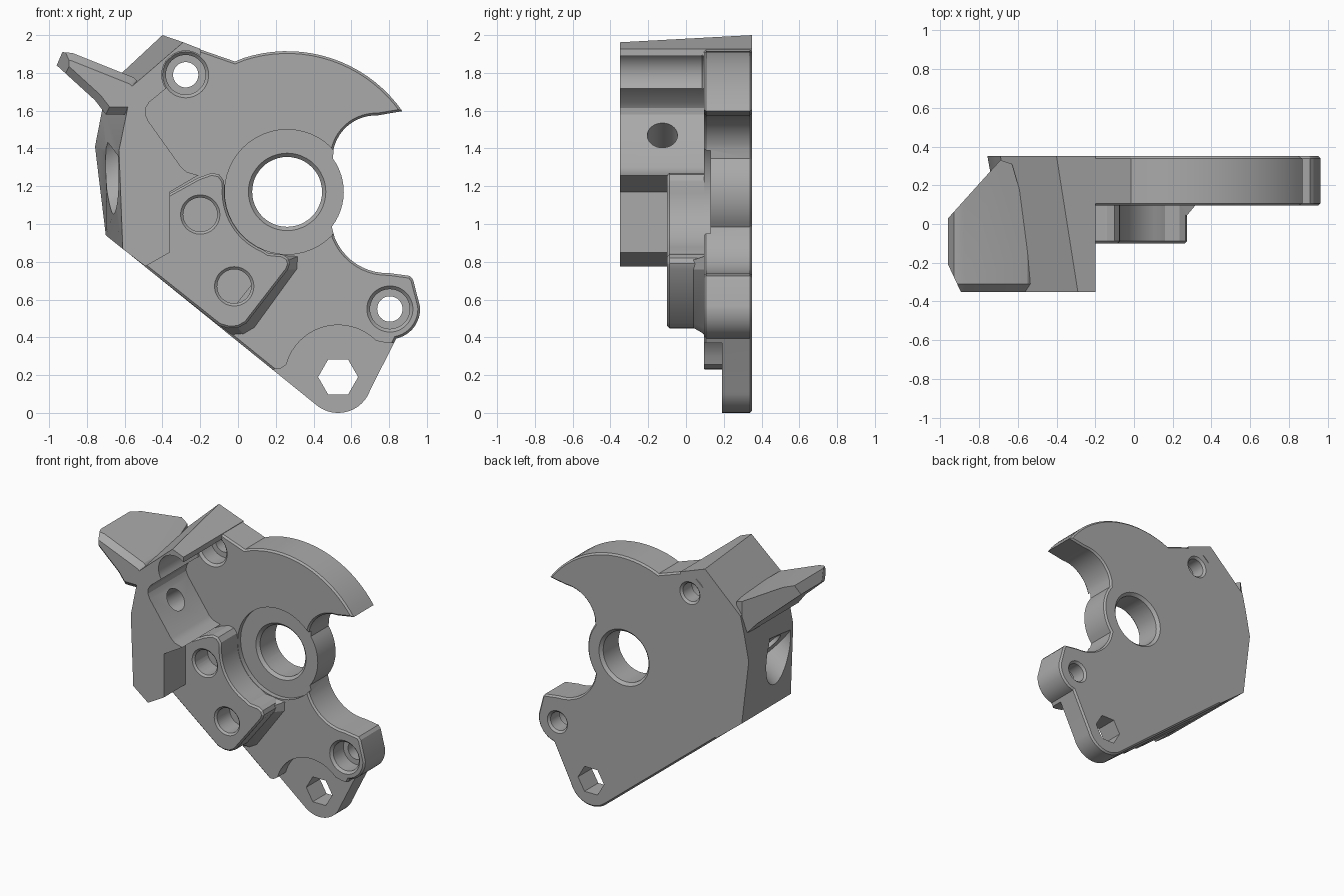
import bpy, bmesh, math
from mathutils import Vector, Matrix

cube = bpy.data.objects.get("Cube")
if cube:
    bpy.data.objects.remove(cube, do_unlink=True)

grey = bpy.data.materials.new("plain_grey")
grey.use_nodes = True
grey.diffuse_color = (0.4, 0.4, 0.4, 1)
grey.node_tree.nodes["Principled BSDF"].inputs["Base Color"].default_value = (0.4, 0.4, 0.4, 1)


def arc(cx, cz, r, a0, a1, n):
    """Points along a circle arc, angles in degrees."""
    angles = [math.radians(a0 + (a1 - a0) * i / n) for i in range(n + 1)]
    return [(cx + r * math.cos(a), cz + r * math.sin(a)) for a in angles]


def to_object(bm, name):
    bmesh.ops.recalc_face_normals(bm, faces=bm.faces)
    mesh = bpy.data.meshes.new(name)
    bm.to_mesh(mesh)
    bm.free()
    mesh.materials.append(grey)
    obj = bpy.data.objects.new(name, mesh)
    bpy.context.collection.objects.link(obj)
    return obj


def loft(name, front, y0, y1, back=None, front_bevel=0, back_bevel=0, plan=False):
    """Solid between an outline at y0 and one at y1; plan turns it to extrude along z."""
    bm = bmesh.new()
    f = [bm.verts.new((x, y0, z)) for x, z in front]
    b = [bm.verts.new((x, y1, z)) for x, z in (back or front)]
    caps = [bm.faces.new(f), bm.faces.new(b[::-1])]
    for i in range(len(f)):
        j = (i + 1) % len(f)
        bm.faces.new((f[i], b[i], b[j], f[j]))
    bmesh.ops.recalc_face_normals(bm, faces=bm.faces)
    rims = [list(c.edges) for c in caps]
    for edges, width in zip(rims, (front_bevel, back_bevel)):
        if width:
            bmesh.ops.bevel(bm, geom=edges, offset=width, segments=1,
                            affect='EDGES', clamp_overlap=True)
    if plan:
        for v in bm.verts:
            v.co = (v.co.x, v.co.z, v.co.y)
    return to_object(bm, name)


def rod(start, end, r0, r1=None, sides=48):
    """Cylinder or cone cutter between two points."""
    start, end = Vector(start), Vector(end)
    d = end - start
    turn = d.to_track_quat('Z', 'Y').to_matrix().to_4x4()
    bm = bmesh.new()
    bmesh.ops.create_cone(bm, cap_ends=True, segments=sides, radius1=r0,
                          radius2=r0 if r1 is None else r1, depth=d.length,
                          matrix=Matrix.Translation((start + end) / 2) @ turn)
    return to_object(bm, "cutter")


def combine(target, tool, operation):
    mod = target.modifiers.new("combine", 'BOOLEAN')
    mod.object, mod.operation, mod.solver = tool, operation, 'EXACT'
    bpy.context.view_layer.objects.active = target
    bpy.ops.object.modifier_apply(modifier=mod.name)
    bpy.data.objects.remove(tool, do_unlink=True)


def drill(target, x, z, y0, y1, r0, r1=None):
    combine(target, rod((x, y0, z), (x, y1, z), r0, r1), 'DIFFERENCE')


HUB = (0.26, 1.17)
TOP_HOLE = (-0.277, 1.79)
SIDE_HOLE = (0.804, 0.55)
FOOT = (0.53, 0.18)
FRONT, BACK = 0.095, 0.35

# Main plate with its hooked blade, neck, side lug and rounded foot
plate_outline = (
    [(-0.016, 1.86)] + arc(*HUB, 0.745, 108, 35, 18)
    + arc(0.73, 1.345, 0.23, 88, 166, 12)
    + arc(*HUB, 0.30, 36, -38, 12)
    + arc(0.79, 1.04, 0.30, 202, 272, 10)
    + [(0.91, 0.725), (0.927, 0.705)]
    + arc(*SIDE_HOLE, 0.16, 5, -78, 12)
    + arc(*FOOT, 0.18, -20, -128, 16)
    + [(-0.58, 0.845), (-0.6, 1.4), (-0.56, 1.72), (-0.29, 1.955)])
body = loft("mount_plate", plate_outline, FRONT, BACK, front_bevel=0.012, back_bevel=0.012)

# Tapered side wall with the pocket on its inner side
inner = ([(-0.20, 1.927)] + arc(*TOP_HOLE, 0.127, 52, 215, 16)
         + [(-0.47, 1.645), (-0.488, 1.615), (-0.49, 1.58), (-0.475, 1.545), (-0.30, 1.30),
            (-0.27, 1.275), (-0.21, 1.258), (-0.36, 1.17), (-0.36, 0.85), (-0.49, 0.776)])
wall_front = inner + [(-0.61, 0.868), (-0.63, 1.39), (-0.587, 1.60), (-0.56, 1.73), (-0.29, 1.962)]
wall_back = inner + [(-0.70, 0.94), (-0.757, 1.41), (-0.72, 1.60), (-0.69, 1.73), (-0.40, 2.0)]
wall = loft("side_wall", wall_front, -0.35, BACK, back=wall_back)

# Pointed horn: side profile trimmed by its plan shape
horn = loft("horn", [(-0.96, 1.84), (-0.93, 1.91), (-0.875, 1.905), (-0.55, 1.775), (-0.50, 1.72),
                     (-0.55, 1.58), (-0.70, 1.58), (-0.757, 1.655)],
            -0.35, 0.34, front_bevel=0.04)
plan = loft("plan", [(-0.96, 0.03), (-0.69, 0.33), (-0.63, 0.31), (-0.54, 0.0), (-0.51, -0.36),
                     (-0.89, -0.36), (-0.96, -0.21)], 1.4, 2.1, plan=True)
combine(horn, plan, 'INTERSECT')
combine(wall, horn, 'UNION')

# Slanted bore through the wall with a wide outer pocket
combine(wall, rod((-0.28, -0.125, 1.575), (-0.80, -0.125, 1.185), 0.08), 'DIFFERENCE')
combine(wall, rod((-0.61, -0.125, 1.327), (-0.93, -0.125, 1.088), 0.19), 'DIFFERENCE')
combine(body, wall, 'UNION')

# Recessed hub ring and chamfered centre hole
drill(body, *HUB, -0.05, 0.13, 0.33)
drill(body, *HUB, 0.0, 0.5, 0.185)
drill(body, *HUB, 0.11, 0.15, 0.225, 0.185)
drill(body, *HUB, 0.33, 0.37, 0.185, 0.225)

# Counterbored screw holes
for hole in (TOP_HOLE, SIDE_HOLE):
    drill(body, *hole, 0.0, 0.5, 0.067)
    drill(body, *hole, 0.0, 0.23, 0.105)
    drill(body, *hole, FRONT - 0.01, FRONT + 0.02, 0.132, 0.102)
    drill(body, *hole, 0.335, 0.365, 0.067, 0.097)

# Stepped foot and hexagonal hole
step = (arc(*FOOT, 0.285, 45, 155, 18)
        + [(0.255, 0.255), (0.225, 0.235), (0.185, 0.23), (0.1, 0.23),
           (0.1, -0.2), (1.1, -0.2), (1.1, 0.37), (0.79, 0.37)])
combine(body, loft("cutter", step, -0.1, 0.19), 'DIFFERENCE')
hexagon = arc(0.53, 0.19, 0.106, 0, 300, 5)
combine(body, loft("cutter", hexagon, 0.0, 0.5), 'DIFFERENCE')

# Raised boss hugging the hub, with two blind holes
boss_outline = ([(-0.5, 0.78), (-0.10, 0.462), (-0.05, 0.448), (0.0, 0.45), (0.045, 0.475),
                 (0.265, 0.76), (0.275, 0.79), (0.265, 0.82), (0.235, 0.838), (0.16, 0.845)]
                + arc(*HUB, 0.332, 247, 176, 14)
                + [(-0.075, 1.23), (-0.10, 1.262), (-0.14, 1.27), (-0.21, 1.245), (-0.40, 1.14)])
boss = loft("raised_boss", boss_outline, -0.10, 0.13, front_bevel=0.012)
for x, z in ((-0.20, 1.05), (-0.02, 0.67)):
    drill(boss, x, z, -0.2, 0.06, 0.09)
    drill(boss, x, z, -0.115, -0.085, 0.12, 0.088)

# Sloped foot along the lower corner of the boss
foot_top = [(-0.10, 0.465), (0.0, 0.45), (0.045, 0.475), (0.265, 0.76), (0.27, 0.81), (0.2, 0.838)]
foot_base = [(-0.03, 0.41), (0.03, 0.415), (0.09, 0.45), (0.315, 0.76), (0.32, 0.83), (0.2, 0.838)]
boss_foot = loft("boss_foot", foot_top, 0.04, 0.10, back=foot_base)

# Smooth shading on the curved sides only
bpy.ops.object.select_all(action='DESELECT')
for obj in (body, boss, boss_foot):
    obj.select_set(True)
bpy.context.view_layer.objects.active = body
bpy.ops.object.shade_smooth_by_angle(angle=math.radians(25))
